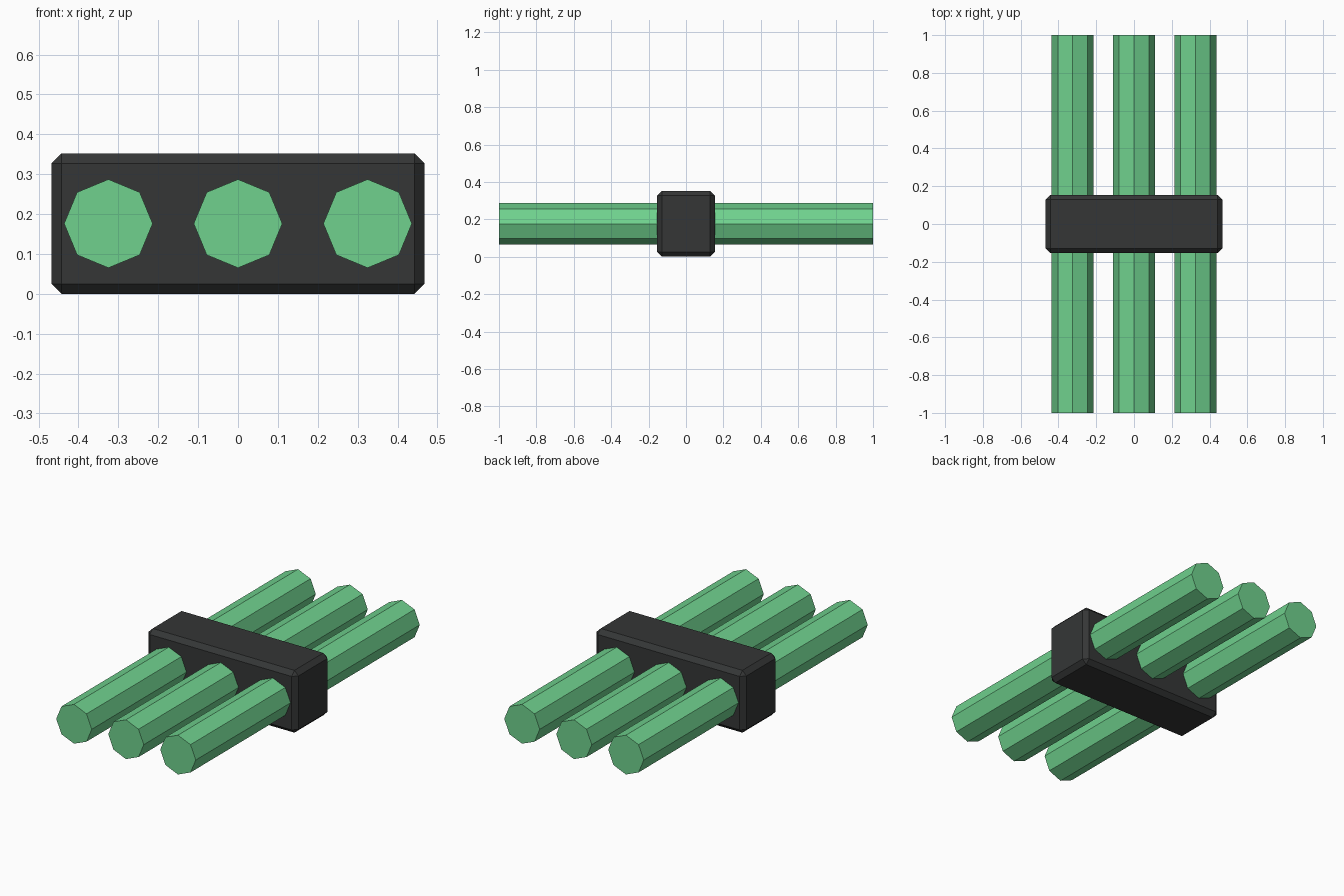
import bpy
from math import pi

if "Cube" in bpy.data.objects:
    bpy.data.objects.remove(bpy.data.objects["Cube"])


def material(name, color):
    m = bpy.data.materials.new(name)
    m.diffuse_color = (*color, 1)
    m.use_nodes = True
    m.node_tree.nodes["Principled BSDF"].inputs["Base Color"].default_value = m.diffuse_color
    return m


green = material("green_plastic", (0.16, 0.64, 0.27))
dark = material("dark_clamp", (0.035, 0.037, 0.037))
CENTRE_Z = 0.176

# Three octagonal rods running front to back, one corner pointing up
for name, x in (("left_rod", -0.325), ("middle_rod", 0), ("right_rod", 0.325)):
    bpy.ops.mesh.primitive_cylinder_add(vertices=8, radius=0.111, depth=2,
                                        location=(x, 0, CENTRE_Z), rotation=(pi / 2, 0, 0))
    rod = bpy.context.object
    rod.name = name
    rod.data.materials.append(green)

# Chamfered clamp block holding the rods together
bpy.ops.mesh.primitive_cube_add(size=1, location=(0, 0, CENTRE_Z))
clamp = bpy.context.object
clamp.name = "clamp_block"
clamp.scale = (0.936, 0.308, 0.352)
bpy.ops.object.transform_apply(location=False, rotation=False, scale=True)
bevel = clamp.modifiers.new("chamfer", 'BEVEL')
bevel.width = 0.025
bevel.segments = 1
clamp.data.materials.append(dark)
